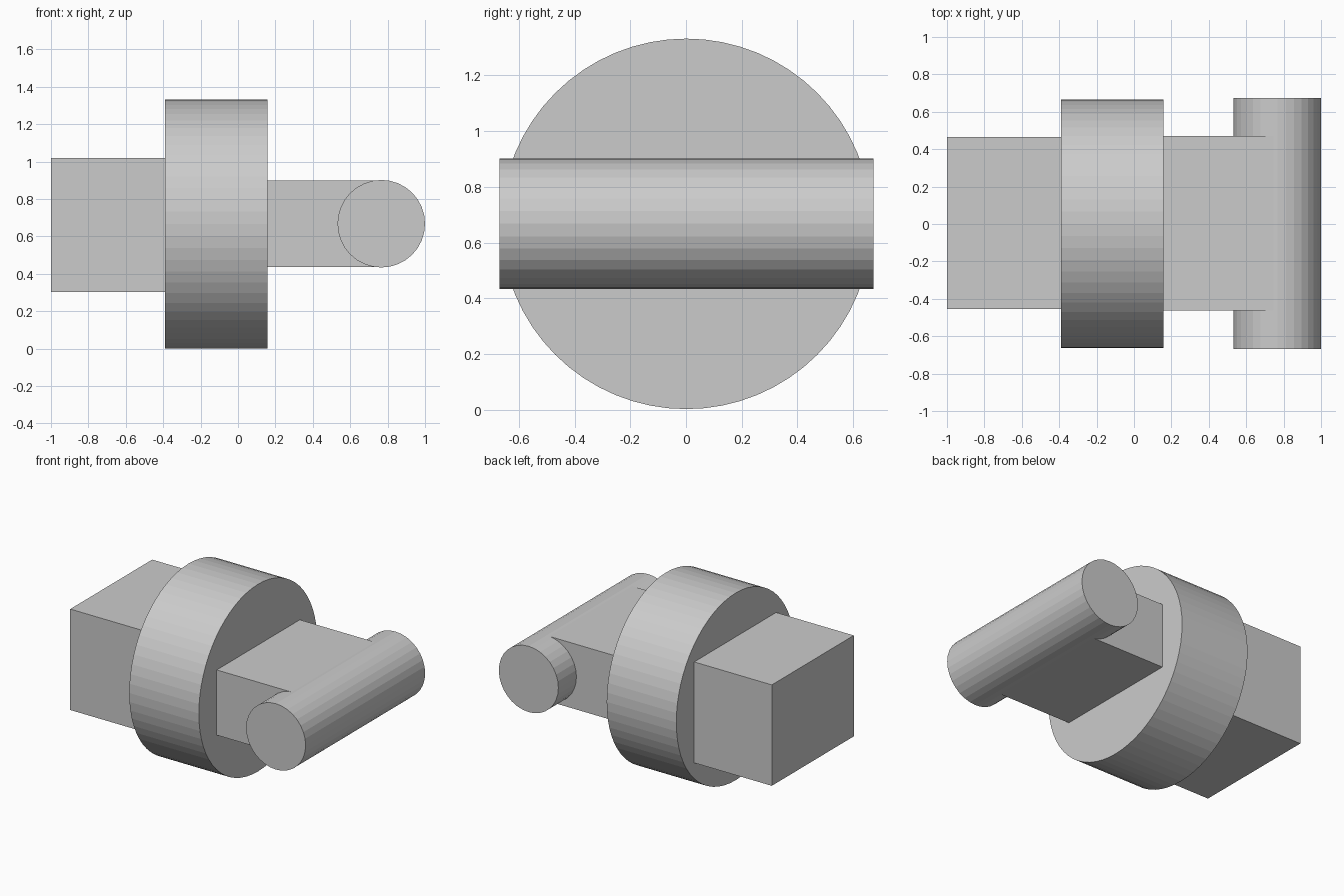
import bpy
from math import pi

if "Cube" in bpy.data.objects:
    bpy.data.objects.remove(bpy.data.objects["Cube"])

AXIS_Z = 0.667  # shared height of all parts


def box(name, lo, hi):
    bpy.ops.mesh.primitive_cube_add(size=1, location=[(a + b) / 2 for a, b in zip(lo, hi)])
    ob = bpy.context.object
    ob.name = name
    ob.scale = [b - a for a, b in zip(lo, hi)]
    bpy.ops.object.transform_apply(location=False, rotation=False, scale=True)
    return ob


def cylinder(name, sides, radius, length, centre, rotation):
    bpy.ops.mesh.primitive_cylinder_add(vertices=sides, radius=radius, depth=length,
                                        location=centre, rotation=rotation)
    ob = bpy.context.object
    ob.name = name
    return ob


# Rear block, butting against the disc
box("rear_block", (-1.0, -0.455, 0.303), (-0.385, 0.465, 1.02))

# Large central disc, axis along x
cylinder("disc", 64, 0.665, 0.547, (-0.1165, 0.001, AXIS_Z), (0, pi / 2, 0))

# Flat arm joining the disc to the cross rod
box("arm", (0.15, -0.463, 0.437), (0.765, 0.47, 0.9))

# Cross rod, axis along y
cylinder("cross_rod", 32, 0.234, 1.342, (0.766, 0.002, 0.668), (pi / 2, 0, 0))
